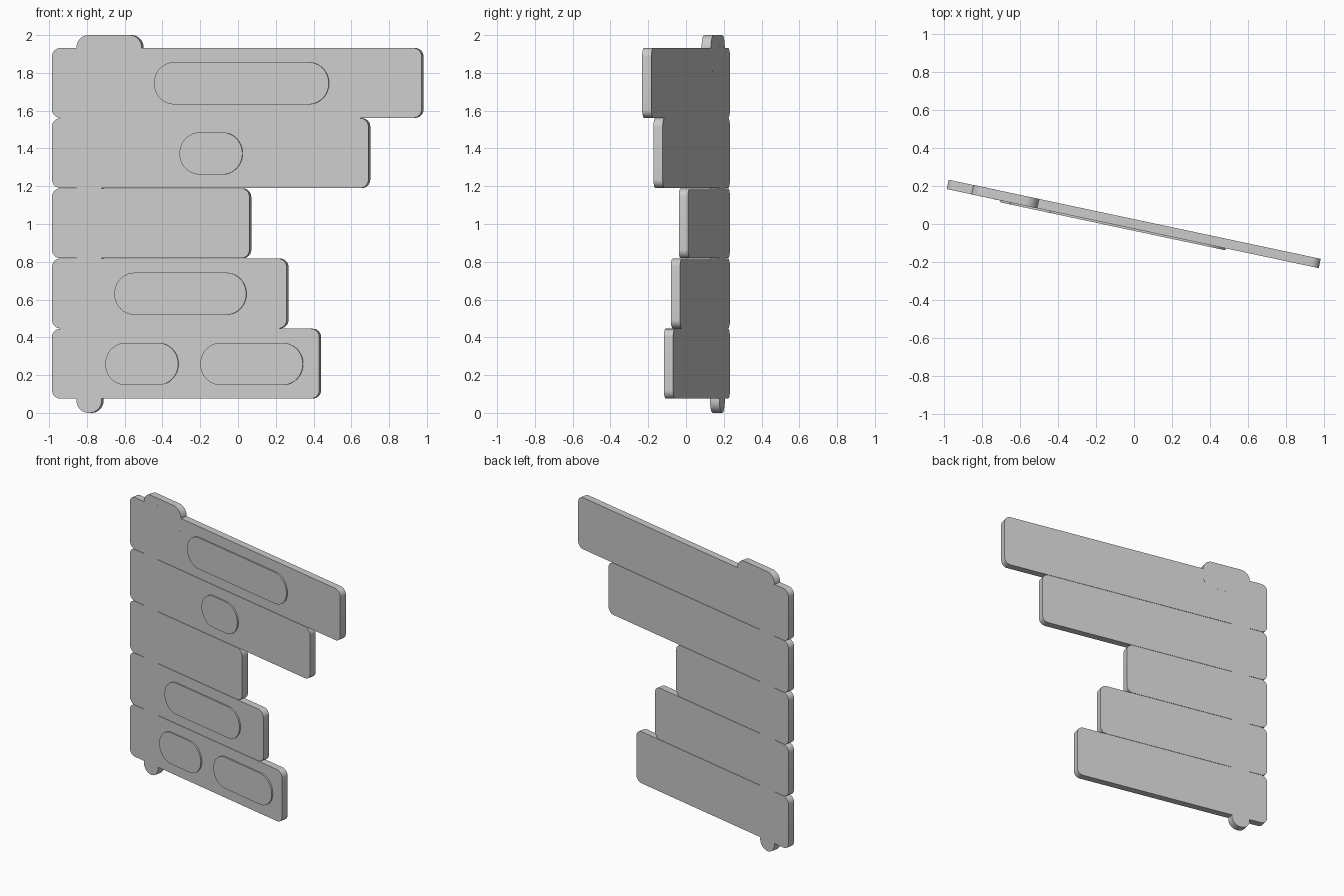
import bpy, bmesh
from math import sin, cos, pi, radians

if "Cube" in bpy.data.objects:
    bpy.data.objects.remove(bpy.data.objects["Cube"], do_unlink=True)

TURN = radians(12)      # the whole sign is turned about the vertical
THICK = 0.05
FRONT = -THICK / 2

grey = bpy.data.materials.new("light grey")
grey.use_nodes = True
colour = (0.6, 0.6, 0.6, 1)
grey.diffuse_color = colour
grey.node_tree.nodes["Principled BSDF"].inputs["Base Color"].default_value = colour


def plate(name, x0, x1, z0, z1, radius, front=FRONT, back=-FRONT, steps=10):
    """Rounded slab; x limits are those of its front face after the turn."""
    u0, u1 = [(x - front * sin(TURN)) / cos(TURN) for x in (x0, x1)]
    corners = [(u1 - radius, z1 - radius), (u0 + radius, z1 - radius),
               (u0 + radius, z0 + radius), (u1 - radius, z0 + radius)]
    bm = bmesh.new()
    outline = []
    for i, (cu, cz) in enumerate(corners):
        for k in range(steps + 1):
            a = (i + k / steps) * pi / 2
            outline.append(bm.verts.new((cu + radius * cos(a), front, cz + radius * sin(a))))
    face = bm.faces.new(outline)
    side = bmesh.ops.extrude_face_region(bm, geom=[face], use_keep_orig=True)
    moved = [v for v in side["geom"] if isinstance(v, bmesh.types.BMVert)]
    bmesh.ops.translate(bm, verts=moved, vec=(0, back - front, 0))
    bmesh.ops.remove_doubles(bm, verts=bm.verts, dist=0.0001)
    bmesh.ops.recalc_face_normals(bm, faces=bm.faces)
    mesh = bpy.data.meshes.new(name)
    bm.to_mesh(mesh)
    bm.free()
    mesh.materials.append(grey)
    obj = bpy.data.objects.new(name, mesh)
    obj.rotation_euler.z = -TURN
    bpy.context.collection.objects.link(obj)
    bpy.ops.object.select_all(action="DESELECT")
    bpy.context.view_layer.objects.active = obj
    obj.select_set(True)
    bpy.ops.object.shade_smooth_by_angle(angle=radians(30))


# Stacked boards, bottom to top, each with its raised oval panels
LEFT, BASE, PITCH = -0.985, 0.075, 0.3715
boards = [
    (0.43, [(-0.703, -0.317), (-0.2, 0.343)]),
    (0.257, [(-0.655, 0.043)]),
    (0.06, []),
    (0.69, [(-0.31, 0.023)]),
    (0.972, [(-0.445, 0.48)]),
]
for i, (right, panels) in enumerate(boards):
    z = BASE + i * PITCH
    plate(f"board_{i + 1}", LEFT, right, z + 0.001, z + PITCH - 0.001, 0.045)
    for j, (x0, x1) in enumerate(panels):
        plate(f"board_{i + 1}_panel_{j + 1}", x0, x1, z + 0.072, z + 0.296,
              0.111, front=FRONT - 0.01, back=FRONT + 0.01)

# Post joining the boards, and the wider cap on top; a hair proud of the boards
proud = FRONT - 0.0005
plate("post", -0.855, -0.722, 0, 1.98, 0.066, proud, -proud)
plate("post_cap", -0.855, -0.51, 1.8, 2, 0.066, FRONT - 0.0003, -FRONT + 0.0003)
